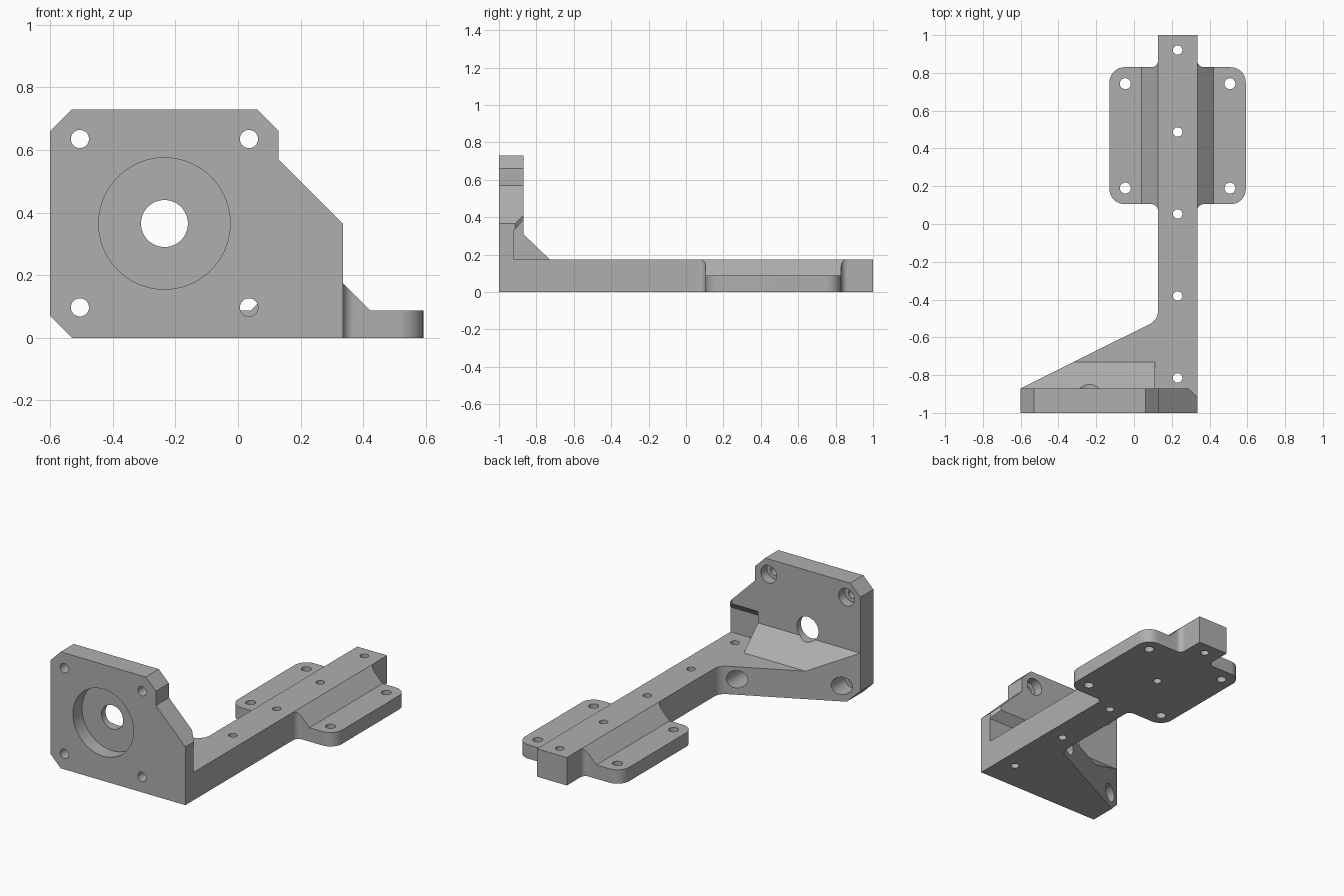
import bpy, bmesh, math
from mathutils import Vector

if "Cube" in bpy.data.objects:
    bpy.data.objects.remove(bpy.data.objects["Cube"])

grey = bpy.data.materials.new("plain_grey")
grey.diffuse_color = (0.43, 0.43, 0.43, 1)
grey.use_nodes = True
grey.node_tree.nodes["Principled BSDF"].inputs["Base Color"].default_value = grey.diffuse_color

BAR_L, BAR_R, BAR_TOP = 0.127, 0.335, 0.175
BAR_X = (BAR_L + BAR_R) / 2
PLATE_BACK = -0.87


def rounded(points, steps=10):
    """Outline from (x, y) corners; a third value rounds the corner."""
    out = []
    n = len(points)
    for i, p in enumerate(points):
        c = Vector(p[:2])
        if len(p) < 3:
            out.append(c)
            continue
        a = (Vector(points[i - 1][:2]) - c).normalized()
        b = (Vector(points[(i + 1) % n][:2]) - c).normalized()
        half = a.angle(b) / 2
        r = p[2]
        centre = c + (a + b).normalized() * r / math.sin(half)
        start = c + a * r / math.tan(half) - centre
        end = c + b * r / math.tan(half) - centre
        total = math.pi - 2 * half
        for k in range(steps + 1):
            t = k / steps
            v = start * math.sin((1 - t) * total) + end * math.sin(t * total)
            out.append(centre + v / math.sin(total) if abs(math.sin(total)) > 1e-6 else centre + start)
    return out


def prism(name, outline, lo, hi, axis="z"):
    """Extrude an outline along an axis: z takes (x, y), y takes (x, z), x takes (y, z)."""
    place = {"z": lambda p, d: (p[0], p[1], d),
             "y": lambda p, d: (p[0], d, p[1]),
             "x": lambda p, d: (d, p[0], p[1])}[axis]
    bm = bmesh.new()
    low = [bm.verts.new(place(p, lo)) for p in outline]
    high = [bm.verts.new(place(p, hi)) for p in outline]
    bm.faces.new(low)
    bm.faces.new(high)
    for i in range(len(low)):
        j = (i + 1) % len(low)
        bm.faces.new((low[i], low[j], high[j], high[i]))
    bmesh.ops.recalc_face_normals(bm, faces=bm.faces)
    mesh = bpy.data.meshes.new(name)
    bm.to_mesh(mesh)
    bm.free()
    mesh.materials.append(grey)
    ob = bpy.data.objects.new(name, mesh)
    bpy.context.collection.objects.link(ob)
    return ob


def hole(x, v, r, lo, hi, axis, sides=48):
    ring = [(x + r * math.cos(2 * math.pi * i / sides),
             v + r * math.sin(2 * math.pi * i / sides)) for i in range(sides)]
    return prism("hole_cutter", ring, lo, hi, axis)


def combine(ob, other, operation):
    """Apply one boolean and remove the helper."""
    mod = ob.modifiers.new("bool", "BOOLEAN")
    mod.operation = operation
    mod.solver = "EXACT"
    mod.object = other
    bpy.context.view_layer.update()
    deps = bpy.context.evaluated_depsgraph_get()
    mesh = bpy.data.meshes.new_from_object(ob.evaluated_get(deps))
    ob.modifiers.clear()
    ob.data = mesh
    bpy.data.objects.remove(other)


# Long bar with the triangular foot beside the plate
bracket = prism("mount_bracket", rounded([
    (-0.6, -1), (BAR_R, -1), (BAR_R, 1), (BAR_L, 1),
    (BAR_L, -0.508, 0.075), (-0.6, PLATE_BACK)]), 0, BAR_TOP)

# Upright plate
plate = prism("plate", [
    (-0.6, 0), (BAR_R, 0), (BAR_R, 0.365), (0.13, 0.57), (0.13, 0.66),
    (0.06, 0.73), (-0.53, 0.73), (-0.6, 0.66)], -1, PLATE_BACK, "y")

# Pocket behind the plate's low wing, with a sloping roof, and its trimmed corner
combine(plate, prism("pocket", [
    (-0.92, BAR_TOP), (-0.8, BAR_TOP), (-0.8, 0.455), (-0.92, 0.33)],
    0.11, 0.5, "x"), "DIFFERENCE")
combine(plate, prism("wing_corner", [
    (0.29, PLATE_BACK), (0.39, -0.97), (0.39, -0.77), (0.29, -0.77)],
    BAR_TOP, 0.6), "DIFFERENCE")
combine(bracket, plate, "UNION")

# Sloping brace between foot and plate, trimmed to the foot's outline
brace = prism("brace", [(-0.95, 0.1), (-0.73, 0.1), (-0.73, BAR_TOP),
                        (PLATE_BACK, 0.31), (-0.95, 0.31)], -0.6, 0.11, "x")
combine(brace, prism("foot_trim", [
    (-0.6, -1), (0.11, -1), (0.11, -0.516), (-0.6, PLATE_BACK)], 0.05, 0.5), "INTERSECT")
combine(bracket, brace, "UNION")

# Flange with sloped shoulders, rounded corners and fillets to the bar
left = [(BAR_L, 0.06), (BAR_L, 0.105, 0.035), (-0.13, 0.105, 0.08),
        (-0.13, 0.83, 0.08), (BAR_L, 0.83, 0.035), (BAR_L, 0.88)]
right = [(2 * BAR_X - p[0], *p[1:]) for p in reversed(left)]
flange = prism("flange", rounded(left + right), 0, 0.3)
side = [(-0.2, -0.1), (-0.2, 0.087), (0.04, 0.087), (BAR_L, BAR_TOP)]
section = side + [(2 * BAR_X - x, z) for x, z in reversed(side)]
combine(flange, prism("flange_section", section, 0, 1, "y"), "INTERSECT")
combine(bracket, flange, "UNION")

# Rounded front corner and chamfered lower left corner
corner = rounded([(0.5, -1), (BAR_R, -1, 0.085), (BAR_R, -0.8)])
arc = corner[1:-1]
combine(bracket, prism("corner_cutter", [(0.5, -1.1), (0.5, arc[-1].y)] + arc[::-1]
                       + [(arc[0].x, -1.1)], -0.1, 1), "DIFFERENCE")
combine(bracket, prism("chamfer_cutter", [(-0.63, 0.1), (-0.5, -0.03), (-0.63, -0.03)],
                       -1.1, -0.5, "y"), "DIFFERENCE")

# Round recess and shaft hole in the plate
cutters = [hole(-0.235, 0.365, 0.21, -1.1, -0.91, "y", 72),
           hole(-0.235, 0.365, 0.075, -1.1, -0.6, "y")]
# Plate screw holes, widened from the back
for x in (-0.505, 0.035):
    for z in (0.097, 0.635):
        cutters.append(hole(x, z, 0.029, -1.1, -0.8, "y", 32))
        cutters.append(hole(x, z, 0.055, -0.93, -0.35, "y", 32))
# Bar and flange screw holes
for i in range(5):
    cutters.append(hole(BAR_X, -0.815 + i * 0.434, 0.025, -0.1, 0.3, "z", 32))
for x in (-0.046, 0.508):
    for y in (0.19, 0.743):
        cutters.append(hole(x, y, 0.029, -0.1, 0.3, "z", 32))
for c in cutters:
    combine(bracket, c, "DIFFERENCE")

bpy.context.view_layer.objects.active = bracket
bracket.select_set(True)
bpy.ops.object.shade_smooth_by_angle(angle=math.radians(25))
